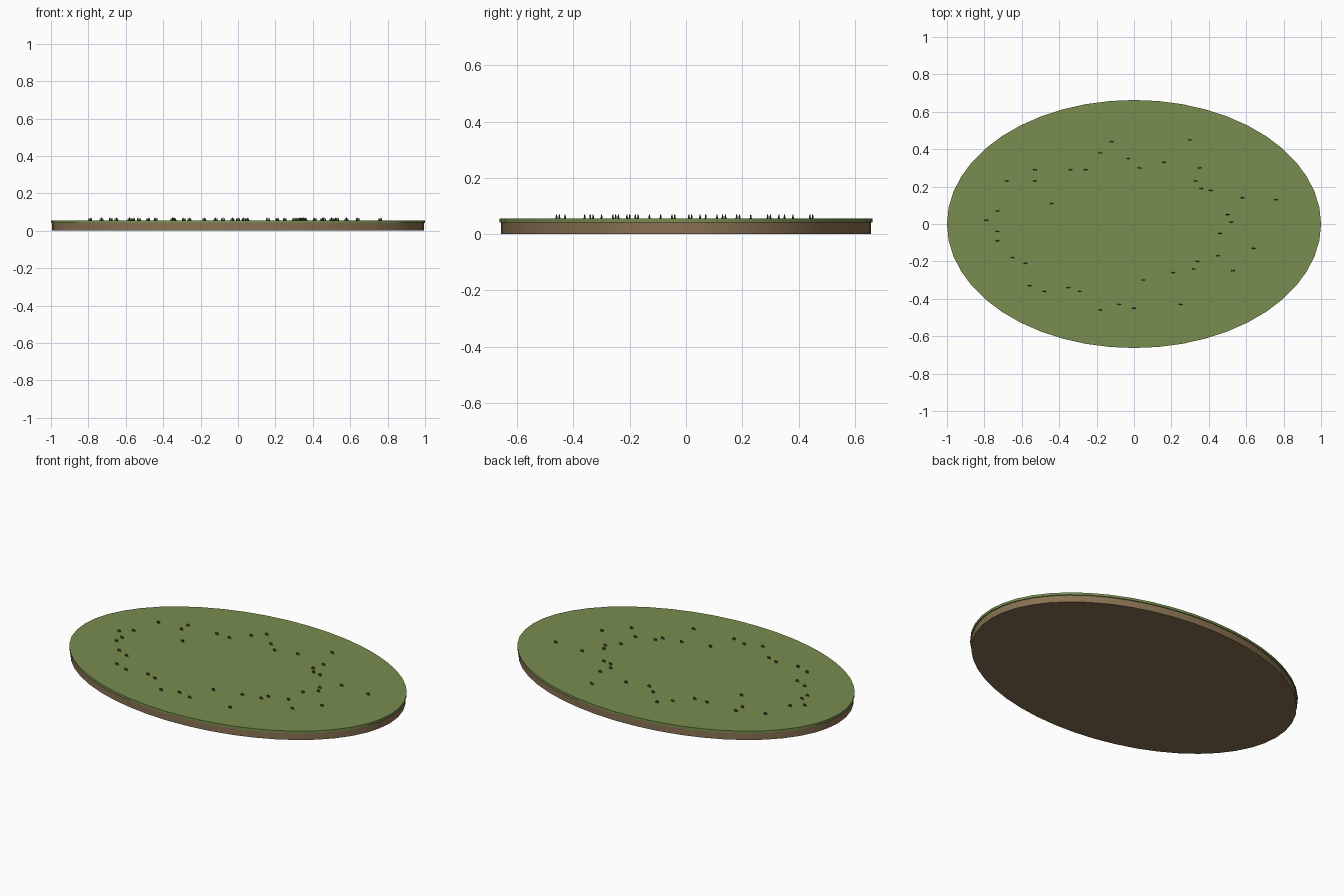
import bpy
import bmesh
from mathutils import Matrix

cube = bpy.data.objects.get("Cube")
if cube:
    bpy.data.objects.remove(cube, do_unlink=True)


def material(name, colour):
    mat = bpy.data.materials.new(name)
    mat.use_nodes = True
    mat.diffuse_color = (*colour, 1)
    mat.node_tree.nodes["Principled BSDF"].inputs["Base Color"].default_value = (*colour, 1)
    return mat


grass = material("grass green", (0.19, 0.265, 0.078))
soil = material("soil brown", (0.25, 0.165, 0.085))
blade = material("dark blade green", (0.06, 0.09, 0.025))


def finish(bm, name, mat):
    mesh = bpy.data.meshes.new(name)
    bm.to_mesh(mesh)
    bm.free()
    mesh.materials.append(mat)
    obj = bpy.data.objects.new(name, mesh)
    bpy.context.collection.objects.link(obj)
    return obj


def oval_slab(name, rx, ry, low, high, mat):
    """Flat elliptical slab with a smooth rim."""
    bm = bmesh.new()
    place = Matrix.Translation((0, 0, (low + high) / 2)) @ Matrix.Diagonal((rx, ry, high - low, 1))
    bmesh.ops.create_cone(bm, cap_ends=True, segments=48, radius1=1, radius2=1, depth=1, matrix=place)
    obj = finish(bm, name, mat)
    bpy.ops.object.select_all(action="DESELECT")
    obj.select_set(True)
    bpy.context.view_layer.objects.active = obj
    bpy.ops.object.shade_smooth_by_angle()
    return obj


# Ground: soil base under a slightly overhanging turf layer
oval_slab("soil_base", 0.994, 0.658, 0, 0.041, soil)
oval_slab("turf_layer", 1.0, 0.663, 0.041, 0.055, grass)

# Small grass tufts, placed in hundredths of a unit
spots = [
    (-12, 44), (30, 45), (-18, 38), (-3, 35), (16, 33), (3, 30), (35, 30),
    (-53, 29), (-34, 29), (-26, 29), (-68, 23), (-53, 23), (33, 23), (36, 19),
    (41, 18), (58, 14), (76, 13), (-44, 11), (-73, 7), (-79, 2), (50, 5),
    (52, 1), (-73, -4), (-73, -9), (46, -5), (64, -13), (45, -17), (-65, -18),
    (-58, -21), (34, -20), (32, -24), (21, -26), (53, -25), (5, -30), (-56, -33),
    (-48, -36), (-35, -34), (-29, -36), (-8, -43), (0, -45), (-18, -46), (25, -43),
]
bm = bmesh.new()
for x, y in spots:
    for side in (-1, 0, 1):
        height = 0.016 if side == 0 else 0.013
        place = Matrix.Translation((x / 100 + side * 0.007, y / 100, 0.054 + height / 2))
        bmesh.ops.create_cone(bm, cap_ends=True, segments=4, radius1=0.004, radius2=0.0015,
                              depth=height, matrix=place)
finish(bm, "grass_tufts", blade)
